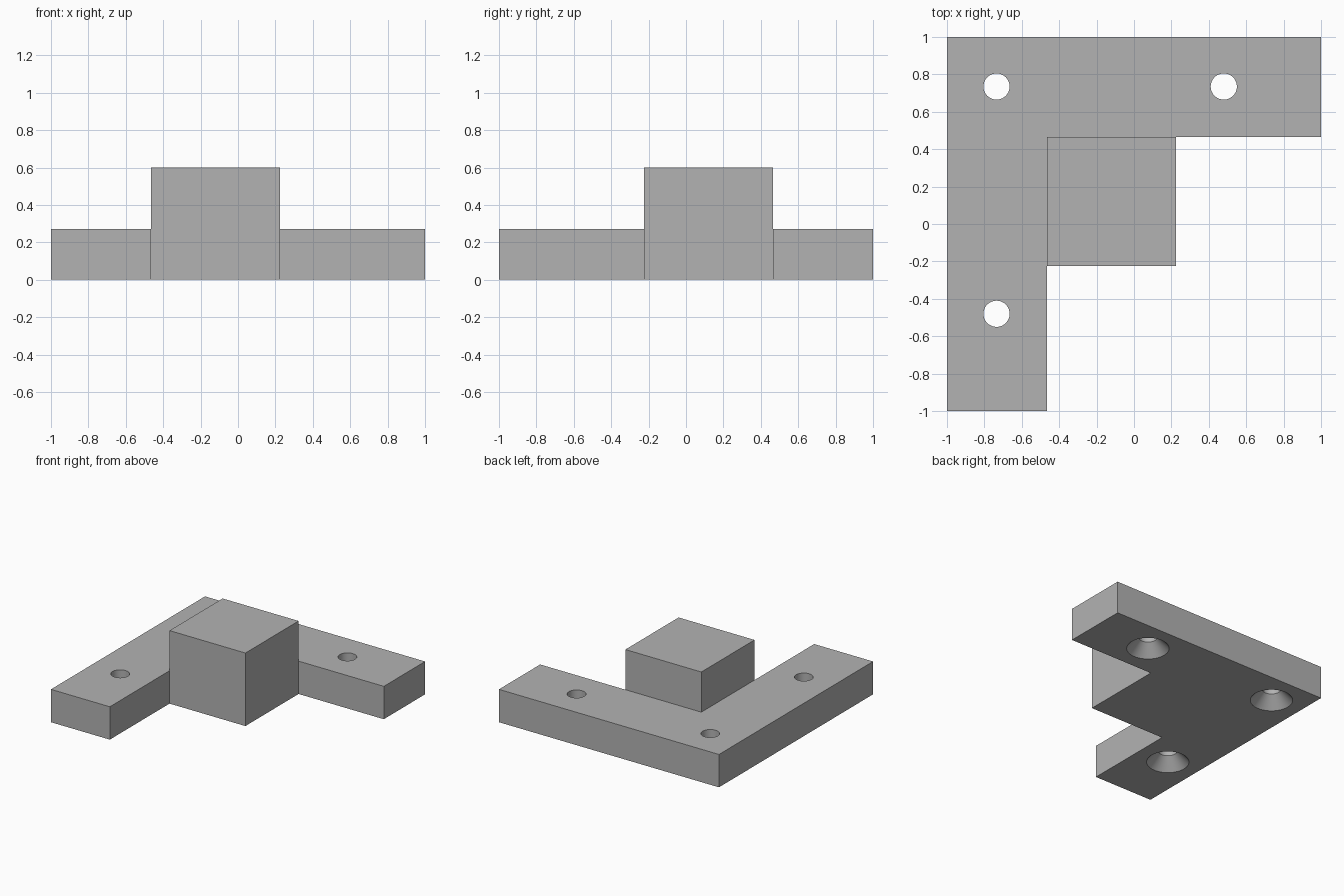
import bpy, bmesh, math

if "Cube" in bpy.data.objects:
    bpy.data.objects.remove(bpy.data.objects["Cube"])

THICK, BLOCK_TOP = 0.27, 0.60
INNER, BLOCK_END = 0.465, 0.225
HOLE_R, SINK_R, SINK_DEPTH = 0.07, 0.16, 0.095

grey = bpy.data.materials.new("light grey")
grey.diffuse_color = (0.45, 0.45, 0.45, 1)
grey.use_nodes = True
grey.node_tree.nodes["Principled BSDF"].inputs["Base Color"].default_value = grey.diffuse_color


def add_object(name, bm):
    bmesh.ops.recalc_face_normals(bm, faces=bm.faces)
    mesh = bpy.data.meshes.new(name)
    bm.to_mesh(mesh)
    bm.free()
    mesh.materials.append(grey)
    obj = bpy.data.objects.new(name, mesh)
    bpy.context.collection.objects.link(obj)
    return obj


def raise_faces(bm, faces, height):
    """Extrude faces upwards and return the new top faces."""
    out = bmesh.ops.extrude_face_region(bm, geom=faces)["geom"]
    verts = [g for g in out if isinstance(g, bmesh.types.BMVert)]
    bmesh.ops.translate(bm, verts=verts, vec=(0, 0, height))
    return [g for g in out if isinstance(g, bmesh.types.BMFace)]


# Bracket: L-shaped plate with a block in its inner corner
bm = bmesh.new()
points = [(-1, -1), (-INNER, -1), (-INNER, -BLOCK_END), (-INNER, INNER),
          (BLOCK_END, INNER), (1, INNER), (1, 1), (-1, 1)]
v = [bm.verts.new((x, y, 0)) for x, y in points]
corner = bm.verts.new((BLOCK_END, -BLOCK_END, 0))
arms = bm.faces.new(v)
square = bm.faces.new((v[2], corner, v[4], v[3]))
tops = raise_faces(bm, [arms, square], THICK)
block_top = min(tops, key=lambda f: len(f.verts))
raise_faces(bm, [block_top], BLOCK_TOP - THICK)
# Close the underside as a single face if the extrusion removed it
bottom = [f for f in bm.faces if all(abs(p.co.z) < 1e-6 for p in f.verts)]
if not bottom:
    bm.faces.new((v[0], v[1], v[2], corner, v[4], v[5], v[6], v[7]))
# Remove hidden walls or vertices left inside the solid
bmesh.ops.delete(bm, geom=[p for p in bm.verts if not p.link_faces], context="VERTS")
bracket = add_object("corner_bracket", bm)

# Screw holes, countersunk from below
bm = bmesh.new()
SIDES = 48
eps = 0.02
profile = [(SINK_R + eps * (SINK_R - HOLE_R) / SINK_DEPTH, -eps),
           (HOLE_R, SINK_DEPTH), (HOLE_R, THICK + 0.05)]
for cx, cy in ((-0.735, 0.735), (0.48, 0.735), (-0.735, -0.48)):
    rings = [[bm.verts.new((cx + r * math.cos(math.tau * i / SIDES),
                            cy + r * math.sin(math.tau * i / SIDES), z))
              for i in range(SIDES)] for r, z in profile]
    for low, high in zip(rings, rings[1:]):
        for i in range(SIDES):
            j = (i + 1) % SIDES
            bm.faces.new((low[i], low[j], high[j], high[i]))
    bm.faces.new(rings[0][::-1])
    bm.faces.new(rings[-1])
cutter = add_object("hole_cutter", bm)
cutter.hide_render = True

cut = bracket.modifiers.new("screw_holes", "BOOLEAN")
cut.operation, cut.solver, cut.object = "DIFFERENCE", "EXACT", cutter
bpy.context.view_layer.objects.active = bracket
bracket.select_set(True)
bpy.ops.object.modifier_apply(modifier=cut.name)
bpy.data.objects.remove(cutter)
bpy.ops.object.shade_smooth_by_angle(angle=math.radians(30))
